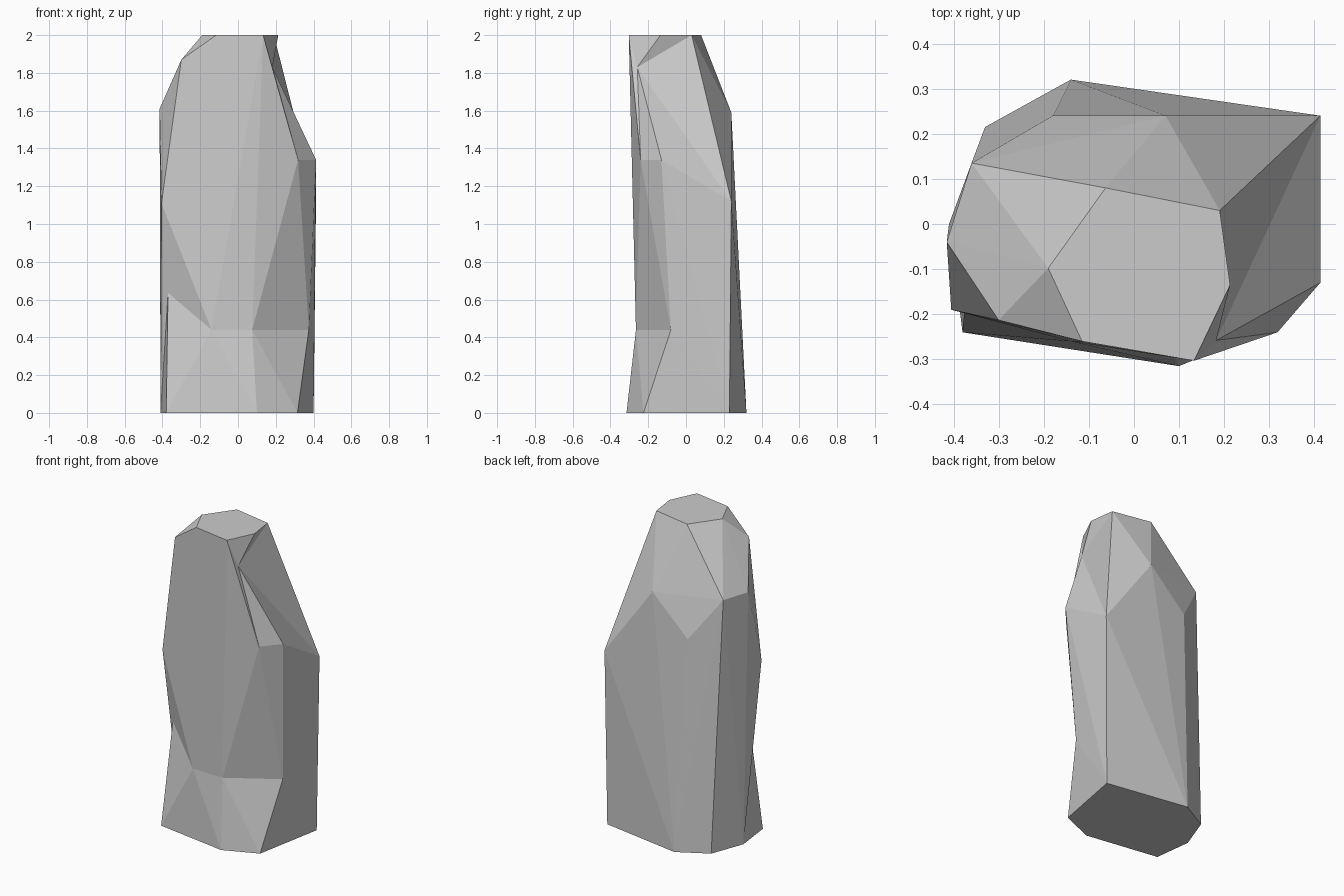
import bpy
import bmesh
from mathutils import Vector

default_cube = bpy.data.objects.get("Cube")
if default_cube:
    bpy.data.objects.remove(default_cube, do_unlink=True)

# Corner points of the standing stone, from the ground up
base_back = [(0.40, 0.23, 0), (-0.14, 0.32, 0), (-0.33, 0.215, 0), (-0.41, 0, 0)]
base_front = [(-0.38, -0.24, 0), (0.10, -0.315, 0), (0.315, -0.225, 0)]
waist = [(-0.37, -0.13, 0.66), (-0.14, -0.26, 0.44),
         (0.075, -0.265, 0.44), (0.375, -0.08, 0.44)]
back_corner = (0.413, 0.24, 1.12)
left_edge = [(0.413, -0.13, 1.34), (0.318, -0.24, 1.34)]
shoulder = [(0.07, 0.24, 1.59), (-0.18, 0.24, 1.35), (-0.36, 0.135, 1.61),
            (-0.415, -0.04, 1.61), (-0.30, -0.213, 1.87), (-0.405, -0.19, 1.11)]
crown_rim = [(0.19, 0.03, 2), (0.213, -0.135, 2), (0.133, -0.303, 2)]
crown_rest = [(-0.115, -0.26, 2), (-0.19, -0.098, 2), (-0.063, 0.08, 2)]
chip_tip = (0.182, -0.258, 1.83)


def add_hull(bm, points):
    """Wrap points in a convex skin and return its faces."""
    verts = [bm.verts.new(p) for p in points]
    bmesh.ops.convex_hull(bm, input=verts)
    return list({f for v in verts for f in v.link_faces})


def within(face, points):
    return all(any((v.co - Vector(p)).length < 1e-4 for p in points)
               for v in face.verts)


def remove(bm, faces):
    bmesh.ops.delete(bm, geom=faces, context='FACES')


bm = bmesh.new()
seam = waist + base_back

# Upper body, open where it meets the foot
upper = add_hull(bm, seam + [back_corner] + left_edge + shoulder + crown_rim + crown_rest)
remove(bm, [f for f in upper if within(f, seam)])

# Chipped notch under the crown
chip_rim = crown_rim + left_edge + [back_corner]
chipped = [f for f in bm.faces if within(f, chip_rim)
           and not all(v.co.z > 1.99 for v in f.verts)]
rim_edges = [e for e in {e for f in chipped for e in f.edges}
             if sum(f in chipped for f in e.link_faces) == 1]
rim_pairs = [tuple(e.verts) for e in rim_edges]
remove(bm, chipped)
tip = bm.verts.new(chip_tip)
for a, b in rim_pairs:
    bm.faces.new((a, b, tip))

# Flared foot, welded to the upper body along the seam
foot = add_hull(bm, seam + base_front)
remove(bm, [f for f in foot if within(f, seam) and any(v.co.z > 0.1 for v in f.verts)])
bmesh.ops.remove_doubles(bm, verts=bm.verts, dist=0.001)
bmesh.ops.dissolve_limit(bm, angle_limit=0.02, verts=bm.verts, edges=bm.edges)
bmesh.ops.recalc_face_normals(bm, faces=bm.faces)

mesh = bpy.data.meshes.new("standing_stone")
bm.to_mesh(mesh)
bm.free()
stone = bpy.data.objects.new("standing_stone", mesh)
bpy.context.collection.objects.link(stone)

# Plain grey stone
grey = bpy.data.materials.new("stone_grey")
grey.use_nodes = True
colour = (0.6, 0.6, 0.6, 1)
grey.diffuse_color = colour
grey.node_tree.nodes["Principled BSDF"].inputs["Base Color"].default_value = colour
mesh.materials.append(grey)
